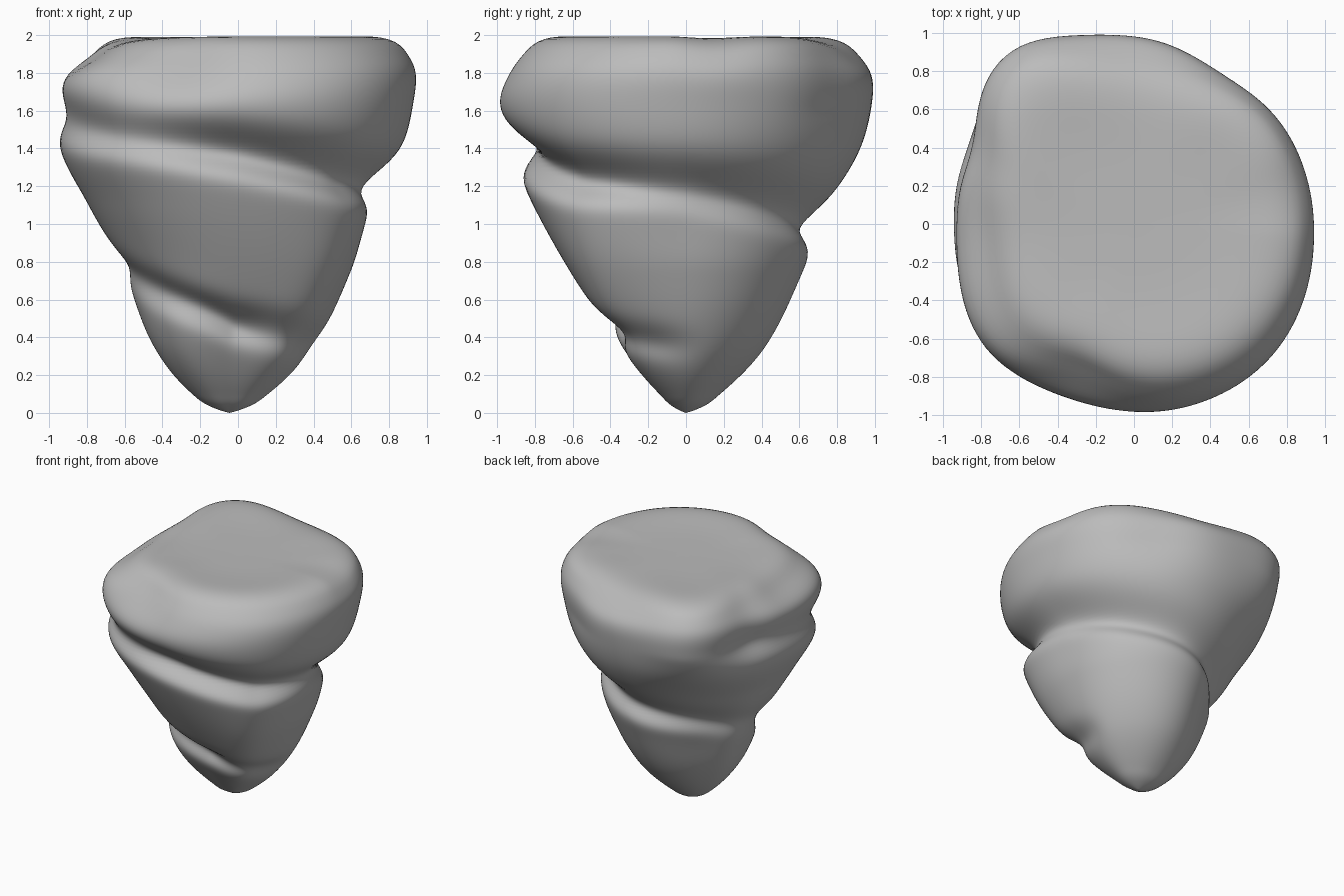
import bpy, bmesh, math

cube = bpy.data.objects.get("Cube")
if cube:
    bpy.data.objects.remove(cube)

STEPS = 144   # points around each ring
RINGS = 100   # rings up the side
CAP = 24      # rings across the top

# Radius at each height, one row per eighth of a turn starting at +x
HEIGHTS = [0, .1, .35, .75, 1.1, 1.4, 1.65, 1.82, 1.95]
HULL = [
    [0, .2, .43, .61, .7, .87, .93, .94, .87],
    [0, .18, .41, .6, .7, .86, .93, .94, .88],
    [0, .18, .42, .62, .76, .92, .98, .97, .86],
    [0, .2, .4, .56, .75, .98, 1.05, 1.05, .96],
    [0, .2, .41, .58, .78, .94, .95, .91, .77],
    [0, .17, .4, .6, .82, 1, 1.04, 1, .84],
    [0, .14, .34, .61, .81, .94, 1, .94, .83],
    [0, .17, .42, .68, .84, .94, 1, .98, .88],
]

# Spiral groove: angle in degrees, height, depth
GROOVE = [(110, 1.68, 0), (180, 1.56, .05), (225, 1.47, .1), (270, 1.37, .17),
          (315, 1.23, .17), (360, 1.18, .09), (450, .97, .11), (540, .77, .04),
          (630, .48, .11), (690, .38, .05), (740, .33, 0)]


def spline(a, b, c, d, t):
    return b + t * (c - a + t * (2*a - 5*b + 4*c - d + t * (3*(b - c) + d - a))) / 2


def bell(x, width):
    return math.exp(-(x / width) ** 2)


def along(row, z):
    """Smooth radius of one hull row at height z, with a blunt tip."""
    i = max(k for k in range(len(HEIGHTS) - 1) if HEIGHTS[k] <= z)
    span = HEIGHTS[i + 1] - HEIGHTS[i]
    t = (z - HEIGHTS[i]) / span

    def slope(k):
        lo, hi = max(k - 1, 0), min(k + 1, len(row) - 1)
        return (row[hi] - row[lo]) / (HEIGHTS[hi] - HEIGHTS[lo])
    m0 = slope(i) * span * (2 if i == 0 else 1)
    m1 = slope(i + 1) * span
    p0, p1 = row[i], row[i + 1]
    return p0 + t * (m0 + t * (3*(p1 - p0) - 2*m0 - m1 + t * (2*(p0 - p1) + m0 + m1)))


def groove_cut(deg, z):
    """Depth of the spiral groove, soft above and sharper below."""
    cut = 0
    for turn in (deg, deg + 360, deg + 720):
        for (a, za, da), (b, zb, db) in zip(GROOVE, GROOVE[1:]):
            if a <= turn < b:
                t = (turn - a) / (b - a)
                centre = za + t * (zb - za)
                above = min(max(.15 * centre, .08), .14)
                depth = da + (db - da) * t * t * (3 - 2 * t)
                cut += depth * bell(z - centre, above if z > centre else .085)
    return cut


def facets(deg, z):
    """Corners, flats and the valley that break up the round outline."""
    upper = min(max((z - 1.2) / .4, 0), 1) ** 2
    crown = .06 * bell(deg - 125, 15) - .06 * bell(deg - 154, 13) - .04 * bell(deg - 60, 18)
    lower = bell(z - .7, .4)
    corners = .03 * bell(deg - 162, 15) + .03 * bell(deg - 312, 16)
    valley = .12 * bell(deg - 247, 20) * bell(z - 1.85, .19)
    return crown * upper + corners * lower - valley


def radius(deg, z):
    i, t = int(deg // 45), (deg % 45) / 45
    r = spline(*[along(HULL[(i + k) % 8], z) for k in (-1, 0, 1, 2)], t)
    return r - groove_cut(deg, z) + facets(deg, z)


def rim_drop(deg):
    """Places where the rim sits lower."""
    return .08 * bell(deg - 190, 36) + .05 * bell(deg - 85, 22) + .03 * bell(deg - 12, 12)


bm = bmesh.new()
angles = [360 * k / STEPS for k in range(STEPS)]
rings = []


def add_ring(place):
    ring = []
    for deg in angles:
        r, z = place(deg)
        a = math.radians(deg)
        shift = -.045 * (1 - z / 2) ** 2
        ring.append(bm.verts.new((shift + r * math.cos(a), r * math.sin(a), z)))
    rings.append(ring)


# Side wall
for k in range(1, RINGS + 1):
    h = HEIGHTS[-1] * (k / RINGS) ** 1.3
    lift = max(0, h - 1.5) / .45
    add_ring(lambda deg: (radius(deg, h), h - rim_drop(deg) * lift ** 2))

# Shallow dished top
for k in range(1, CAP):
    s = 1 - k / CAP
    add_ring(lambda deg: (
        radius(deg, HEIGHTS[-1]) * s,
        1.975 - (.025 + rim_drop(deg)) * s ** 4 + .12 * (s ** 4 - s ** 8)))

for low, high in zip(rings, rings[1:]):
    for k in range(STEPS):
        n = (k + 1) % STEPS
        bm.faces.new((low[k], low[n], high[n], high[k]))
tip = bm.verts.new((-.045, 0, 0))
crown = bm.verts.new((0, 0, 1.975))
for k in range(STEPS):
    n = (k + 1) % STEPS
    bm.faces.new((tip, rings[0][n], rings[0][k]))
    bm.faces.new((crown, rings[-1][k], rings[-1][n]))

# Soften the creases
for _ in range(5):
    bmesh.ops.smooth_vert(bm, verts=[v for v in bm.verts if v.co.z > .02], factor=.5,
                          use_axis_x=True, use_axis_y=True, use_axis_z=True)
bmesh.ops.recalc_face_normals(bm, faces=bm.faces)
for f in bm.faces:
    f.smooth = True

mesh = bpy.data.meshes.new("spiral_stone")
bm.to_mesh(mesh)
bm.free()
stone = bpy.data.objects.new("spiral_stone", mesh)
bpy.context.collection.objects.link(stone)

# Plain grey material
grey = bpy.data.materials.new("stone_grey")
grey.use_nodes = True
colour = (.5, .5, .5, 1)
grey.diffuse_color = colour
grey.node_tree.nodes["Principled BSDF"].inputs["Base Color"].default_value = colour
mesh.materials.append(grey)
